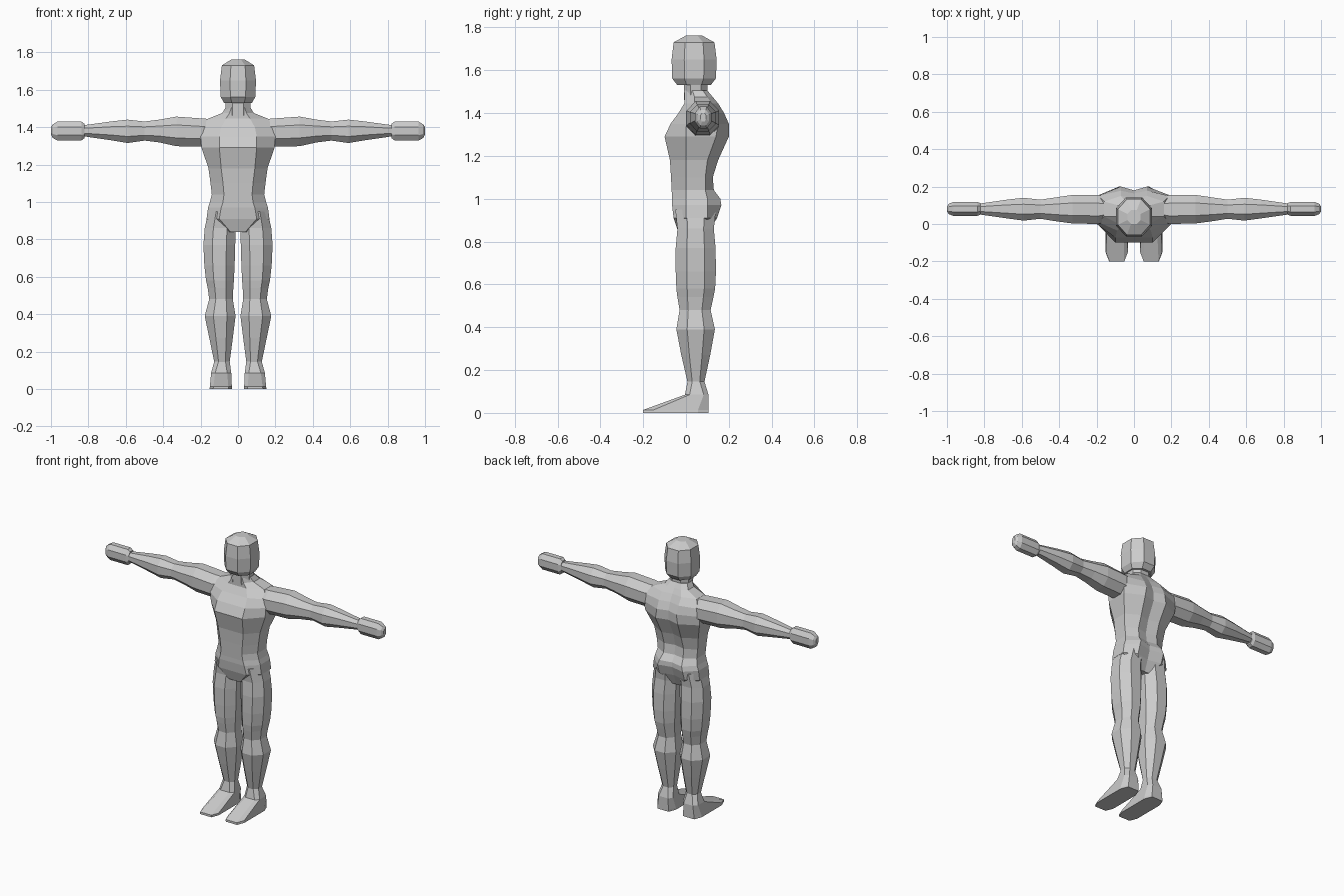
import bpy, bmesh

grey = bpy.data.materials.new("plain grey")
grey.diffuse_color = (0.6, 0.6, 0.6, 1)


def loft(name, rings, mirrored=False):
    """Skin a list of equal-length rings, cap both ends, keep flat faces."""
    bm = bmesh.new()
    loops = [[bm.verts.new(p) for p in r] for r in rings]
    n = len(loops[0])
    for a, b in zip(loops, loops[1:]):
        for i in range(n):
            j = (i + 1) % n
            bm.faces.new((a[i], a[j], b[j], b[i]))
    bm.faces.new(loops[0][::-1])
    bm.faces.new(loops[-1])
    bmesh.ops.recalc_face_normals(bm, faces=bm.faces)
    me = bpy.data.meshes.new(name)
    bm.to_mesh(me)
    bm.free()
    me.materials.append(grey)
    ob = bpy.data.objects.new(name, me)
    bpy.context.collection.objects.link(ob)
    if mirrored:
        ob.modifiers.new("other side", "MIRROR")
        ob.modifiers["other side"].use_mirror_merge = False
    return ob


def octagon(u0, u1, v0, v1, c=0.28):
    """Chamfered rectangle as eight points."""
    a, b = (u1 - u0) * c, (v1 - v0) * c
    return [(u0 + a, v0), (u1 - a, v0), (u1, v0 + b), (u1, v1 - b),
            (u1 - a, v1), (u0 + a, v1), (u0, v1 - b), (u0, v0 + b)]


def flat_ring(z, x0, x1, y0, y1, c=0.28):
    return [(x, y, z) for x, y in octagon(x0, x1, y0, y1, c)]


def side_ring(x, y0, y1, z0, z1, c=0.28):
    return [(x, y, z) for y, z in octagon(y0, y1, z0, z1, c)]


def torso_ring(z, w, fw, yf, ys, yt, bw, yb, groove):
    """Flat front, straight sides, two back lobes with a spine groove."""
    half = [(fw, yf), (w, ys), (w, yt), (bw, yb)]
    right = [(x, y, z) for x, y in half]
    left = [(-x, y, z) for x, y in reversed(half)]
    return [(0, yf, z)] + right + [(0, yb - groove, z)] + left


# torso: z, half width, front width, front y, side y pair, back width, back y, groove
loft("torso", [torso_ring(*r) for r in (
    (0.84, 0.06, 0.04, -0.035, -0.02, 0.08, 0.04, 0.10, 0.0),
    (0.91, 0.168, 0.10, -0.058, 0.0, 0.10, 0.09, 0.145, 0.02),
    (0.97, 0.16, 0.09, -0.065, 0.0, 0.10, 0.09, 0.165, 0.02),
    (1.00, 0.15, 0.08, -0.065, 0.0, 0.10, 0.08, 0.16, 0.015),
    (1.04, 0.14, 0.075, -0.067, 0.0, 0.09, 0.07, 0.13, 0.012),
    (1.10, 0.147, 0.08, -0.07, 0.0, 0.09, 0.07, 0.125, 0.015),
    (1.18, 0.158, 0.09, -0.075, 0.0, 0.10, 0.07, 0.15, 0.02),
    (1.29, 0.195, 0.10, -0.10, 0.0, 0.14, 0.08, 0.20, 0.02),
    (1.35, 0.20, 0.10, -0.072, 0.0, 0.15, 0.07, 0.20, 0.02),
    (1.40, 0.19, 0.09, -0.035, 0.01, 0.15, 0.07, 0.178, 0.015),
    (1.445, 0.16, 0.065, -0.008, 0.04, 0.12, 0.07, 0.15, 0.01),
    (1.475, 0.085, 0.045, -0.008, 0.04, 0.10, 0.05, 0.125, 0.005),
    (1.505, 0.066, 0.035, -0.008, 0.03, 0.08, 0.035, 0.10, 0.0))])

# neck and head
loft("neck", [flat_ring(1.46, -0.07, 0.07, -0.01, 0.11),
              flat_ring(1.50, -0.065, 0.065, -0.01, 0.10),
              flat_ring(1.55, -0.07, 0.07, -0.01, 0.10)])
loft("head", [flat_ring(1.53, -0.075, 0.075, -0.04, 0.115),
              flat_ring(1.562, -0.093, 0.093, -0.065, 0.14),
              flat_ring(1.65, -0.096, 0.096, -0.067, 0.143),
              flat_ring(1.73, -0.086, 0.086, -0.058, 0.133),
              flat_ring(1.762, -0.035, 0.035, 0.0, 0.075)])

# arms: x, y range, z range
loft("arm", [side_ring(*r) for r in (
    (0.10, 0.03, 0.13, 1.32, 1.44),
    (0.19, 0.0, 0.155, 1.295, 1.446),
    (0.33, 0.003, 0.155, 1.298, 1.456),
    (0.42, 0.015, 0.142, 1.318, 1.44),
    (0.50, 0.028, 0.13, 1.328, 1.43),
    (0.59, 0.018, 0.14, 1.315, 1.44),
    (0.68, 0.03, 0.13, 1.33, 1.43),
    (0.84, 0.053, 0.107, 1.353, 1.408))], True)
loft("hand", [side_ring(*r) for r in (
    (0.822, 0.05, 0.112, 1.34, 1.418),
    (0.838, 0.043, 0.118, 1.328, 1.43),
    (0.965, 0.043, 0.118, 1.328, 1.43),
    (0.99, 0.053, 0.108, 1.342, 1.415),
    (1.0, 0.067, 0.094, 1.36, 1.40))], True)

# legs: z, x range, y range
loft("leg", [flat_ring(*r) for r in (
    (0.95, 0.01, 0.158, -0.05, 0.14),
    (0.86, 0.012, 0.178, -0.04, 0.13),
    (0.77, 0.015, 0.185, -0.048, 0.138),
    (0.66, 0.018, 0.18, -0.048, 0.14),
    (0.58, 0.022, 0.171, -0.045, 0.136),
    (0.54, 0.025, 0.162, -0.04, 0.128),
    (0.48, 0.028, 0.154, -0.03, 0.115),
    (0.39, 0.013, 0.178, -0.045, 0.135),
    (0.27, 0.028, 0.153, -0.022, 0.113),
    (0.14, 0.045, 0.126, 0.008, 0.085))], True)

# feet: wedge running forward to the toes
loft("foot", [flat_ring(0.15, 0.045, 0.126, 0.008, 0.085),
              flat_ring(0.085, 0.036, 0.144, -0.005, 0.105, 0.2),
              flat_ring(0.014, 0.033, 0.15, -0.2, 0.105, 0.16),
              flat_ring(0.0, 0.033, 0.152, -0.2, 0.105, 0.16)], True)
